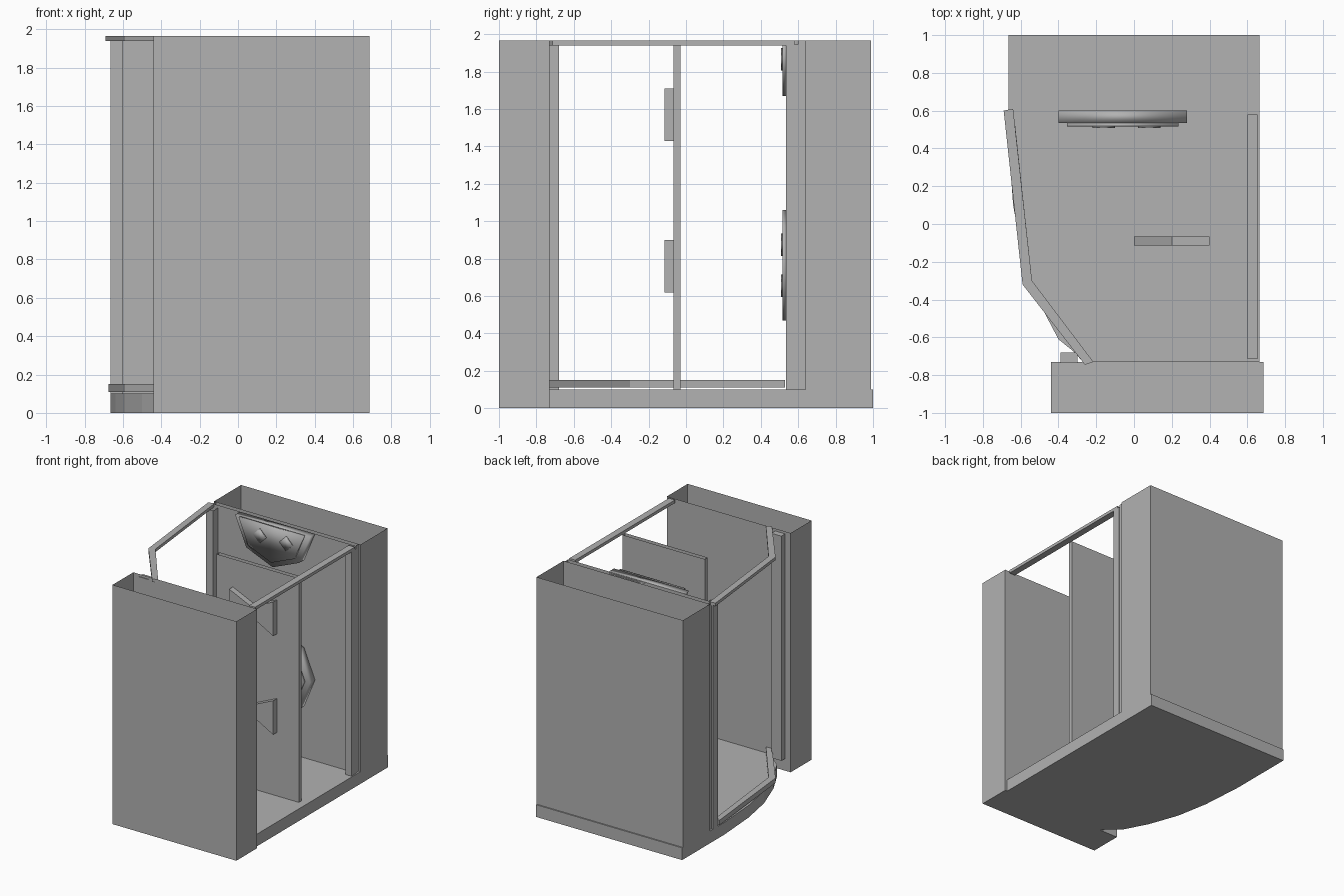
import bpy, bmesh, math

cube = bpy.data.objects.get("Cube")
if cube:
    bpy.data.objects.remove(cube, do_unlink=True)

grey = bpy.data.materials.new("plain_grey")
grey.use_nodes = True
COLOUR = (0.445, 0.445, 0.445, 1)
grey.diffuse_color = COLOUR
grey.node_tree.nodes["Principled BSDF"].inputs["Base Color"].default_value = COLOUR

TOP = 1.965
FLOOR = 0.1


def prism(name, outline, lo, hi, axis="z", open_ends="", smooth=False):
    """Extrude an outline along z or y; open_ends may hold 'top' and 'bottom'."""
    def place(p, h):
        return (p[0], p[1], h) if axis == "z" else (p[0], h, p[1])
    bm = bmesh.new()
    a = [bm.verts.new(place(p, lo)) for p in outline]
    b = [bm.verts.new(place(p, hi)) for p in outline]
    n = len(outline)
    for i in range(n):
        j = (i + 1) % n
        bm.faces.new((a[i], a[j], b[j], b[i]))
    bottom, top = bm.faces.new(a), bm.faces.new(b)
    bmesh.ops.recalc_face_normals(bm, faces=bm.faces)
    gone = [f for f, word in ((bottom, "bottom"), (top, "top")) if word in open_ends]
    if gone:
        bmesh.ops.delete(bm, geom=gone, context="FACES_ONLY")
    for f in bm.faces:
        f.smooth = smooth
    mesh = bpy.data.meshes.new(name)
    bm.to_mesh(mesh)
    bm.free()
    mesh.materials.append(grey)
    obj = bpy.data.objects.new(name, mesh)
    bpy.context.collection.objects.link(obj)
    return obj


def box(name, x0, x1, y0, y1, z0, z1, open_ends=""):
    return prism(name, [(x0, y0), (x1, y0), (x1, y1), (x0, y1)], z0, z1, "z", open_ends)


def disc(name, x, z, r, sides, y0, y1, half=False):
    """Polygonal disc facing the front; half keeps only the lower part."""
    count = sides // 2 + 1 if half else sides
    pts = [(x + r * math.cos(math.pi + math.tau * i / sides),
            z + r * math.sin(math.pi + math.tau * i / sides)) for i in range(count)]
    return prism(name, pts, y0, y1, "y", smooth=True)


# Tray with its bowed side
tray = [(0.665, 1), (-0.665, 1), (-0.665, 0.45), (-0.64, 0.1), (-0.59, -0.17),
        (-0.5, -0.42), (-0.4, -0.61), (-0.32, -0.675), (-0.27, -0.73), (0.665, -0.73)]
prism("base_tray", tray, 0, FLOOR)

# Hollow end walls, open at the top
box("front_wall", -0.44, 0.685, -1, -0.73, 0, TOP, "top")
box("back_wall", -0.665, 0.665, 0.64, 0.99, FLOOR, TOP, "top bottom")
box("back_lining", -0.65, 0.65, 0.6, 0.64, FLOOR, TOP, "top bottom")

# Upright posts
box("back_post_left", 0.6, 0.655, 0.535, 0.6, FLOOR, TOP - 0.02, "top bottom")
box("back_post_right", -0.665, -0.6, 0.535, 0.6, FLOOR, TOP - 0.02, "top bottom")
box("front_post", -0.39, -0.3, -0.735, -0.68, FLOOR, TOP - 0.02)

# Rails: a straight one and a bent pair
box("top_rail_left", 0.6, 0.655, -0.715, 0.58, TOP - 0.025, TOP)
bent = [(-0.69, 0.6), (-0.59, -0.32), (-0.26, -0.745),
        (-0.215, -0.73), (-0.54, -0.3), (-0.64, 0.61)]
prism("top_rail_right", bent, TOP - 0.025, TOP)
low = [(-0.675, 0.53)] + bent[1:5] + [(-0.63, 0.53)]
prism("bottom_rail_right", low, 0.11, 0.15)

# Middle partition with waisted plates
box("partition", -0.15, 0.6, -0.067, -0.03, FLOOR, 1.94, "top bottom")
for label, z in (("lower", 0.76), ("upper", 1.57)):
    bow = [(0, z - 0.14), (0.2, z - 0.03), (0.4, z - 0.14),
           (0.4, z + 0.14), (0.2, z + 0.05), (0, z + 0.14)]
    prism(label + "_plate", bow, -0.115, -0.067, "y")

# Stepped octagonal panels with diamond knobs on the back lining
CX = -0.06
for label, z, half in (("lower", 0.765, False), ("upper", TOP, True)):
    disc(label + "_panel_rim", CX, z, 0.34, 8, 0.535, 0.6, half)
    disc(label + "_panel_face", CX, z, 0.295, 8, 0.515, 0.535, half)
    for dz in ((-0.1,) if half else (-0.11, 0.11)):
        for x in (-0.16, 0.08):
            disc(label + "_knob", x, z + dz, 0.06, 4, 0.507, 0.515)
